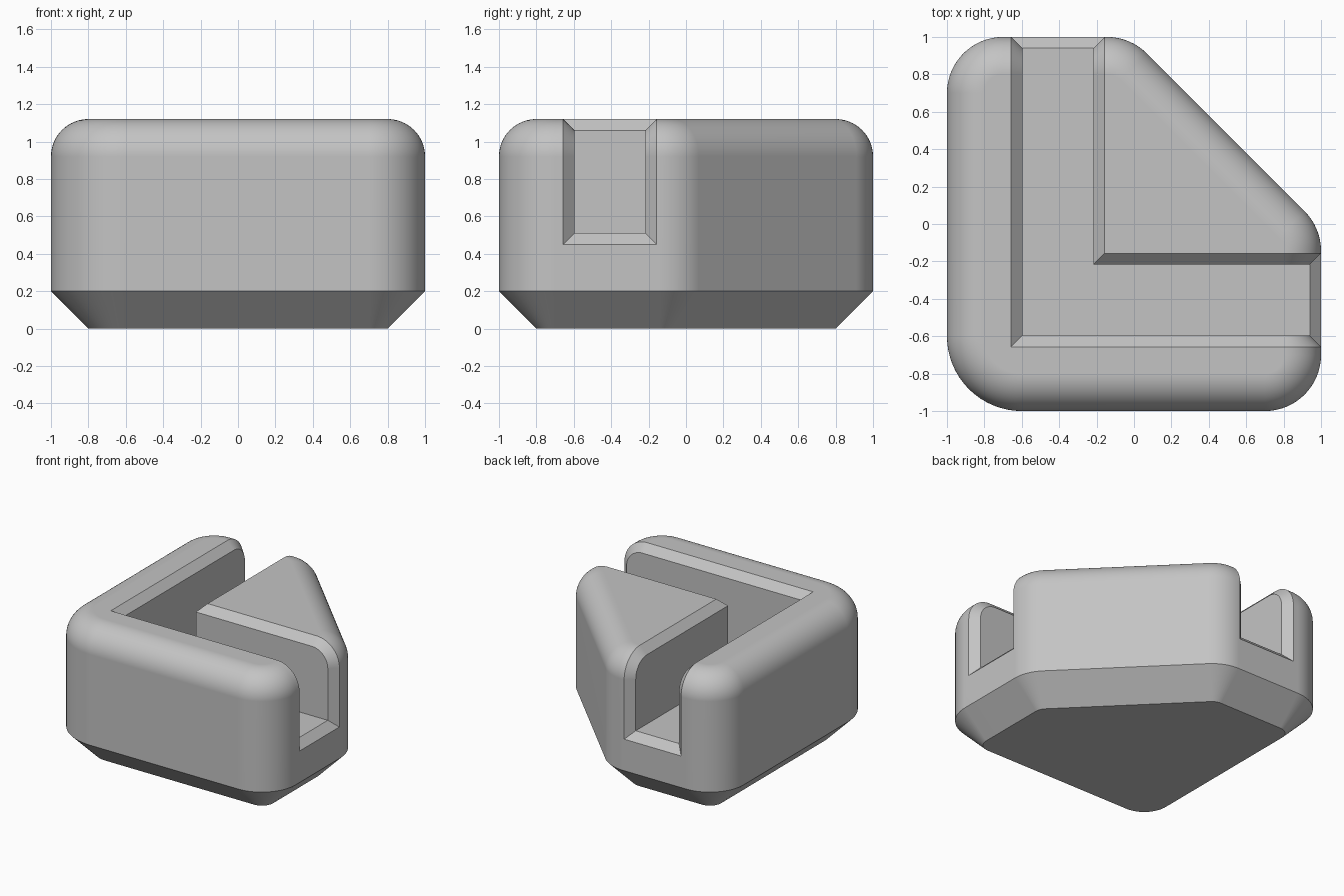
import bpy, bmesh
from math import sin, cos, radians
from mathutils import Vector

STEPS = 16          # segments per quarter round
FILLET = 0.2        # rounding of the top rim
BASE = 0.2          # chamfer under the body
HEIGHT = 1.12
FLOOR = 0.45        # channel floor at the open ends
BREAK = 0.06        # chamfer round the channel opening

if "Cube" in bpy.data.objects:
    bpy.data.objects.remove(bpy.data.objects["Cube"], do_unlink=True)


def make_object(name, bm):
    bmesh.ops.recalc_face_normals(bm, faces=bm.faces[:])
    mesh = bpy.data.meshes.new(name)
    bm.to_mesh(mesh)
    bm.free()
    obj = bpy.data.objects.new(name, mesh)
    bpy.context.collection.objects.link(obj)
    return obj


def strip(bm, a, b, closed=False):
    for k in range(len(a) if closed else len(a) - 1):
        n = (k + 1) % len(a)
        bm.faces.new((a[k], a[n], b[n], b[k]))


# Body outline: rounded square with one corner cut off diagonally
# (centre x, centre y, radius, start angle, end angle)
CORNERS = [(-0.6, -0.6, 0.4, 180, 270), (0.7, -0.7, 0.3, 270, 360),
           (0.7, -0.144, 0.3, 0, 45), (-0.144, 0.7, 0.3, 45, 90),
           (-0.7, 0.7, 0.3, 90, 180)]


def outline(bm, inset, z):
    ring = []
    for cx, cy, r, start, end in CORNERS:
        n = STEPS * (end - start) // 90
        for k in range(n + 1):
            a = radians(start + (end - start) * k / n)
            ring.append(bm.verts.new((cx + (r - inset) * cos(a), cy + (r - inset) * sin(a), z)))
    return ring


def build_body():
    bm = bmesh.new()
    levels = [(BASE, 0), (0, BASE)]
    for k in range(STEPS + 1):
        a = radians(90 * k / STEPS)
        levels.append((FILLET * (1 - cos(a)), HEIGHT - FILLET * (1 - sin(a))))
    rings = [outline(bm, inset, z) for inset, z in levels]
    for low, high in zip(rings, rings[1:]):
        strip(bm, low, high, closed=True)
    bm.faces.new(rings[0])
    bm.faces.new(rings[-1])
    return make_object("corner_block", bm)


# Channel cutter: L-shaped slot whose chamfered rim follows the body's rounding
def rim(bm, depth, w):
    r = FILLET - depth
    arm = [Vector((1 - depth, w, FLOOR + depth))]
    for k in range(STEPS + 1):
        a = radians(90 * k / STEPS)
        arm.append(Vector((1 - FILLET + r * cos(a), w, HEIGHT - FILLET + r * sin(a))))
    corner = [Vector((w, w, HEIGHT - depth))]
    other = [Vector((p.y, p.x, p.z)) for p in reversed(arm)]
    return [bm.verts.new(p) for p in arm + corner + other]


def build_cutter():
    bm = bmesh.new()
    wide_out, wide_in = -0.657, -0.157
    walls, rims = [], []
    for edge, sign in ((wide_out, 1), (wide_in, -1)):
        inner = rim(bm, BREAK, edge + sign * BREAK)
        outer = rim(bm, -BREAK, edge - sign * BREAK)
        w = edge + sign * BREAK
        foot = bm.verts.new((w, w, FLOOR + BREAK))
        strip(bm, inner, outer)
        mid = len(inner) // 2
        bm.faces.new(inner[:mid + 1] + [foot])
        bm.faces.new(inner[mid:] + [foot])
        walls.append((inner, foot))
        rims.append(outer)
    (a, foot_a), (b, foot_b) = walls
    bm.faces.new((a[0], foot_a, a[-1], b[-1], foot_b, b[0]))
    for end in (0, -1):
        bm.faces.new((a[end], b[end], rims[1][end], rims[0][end]))
    strip(bm, rims[0], rims[1])
    return make_object("channel_cutter", bm)


body = build_body()
cutter = build_cutter()
cutter.hide_render = True

# Cut the channel
cut = body.modifiers.new("channel", 'BOOLEAN')
cut.operation = 'DIFFERENCE'
cut.solver = 'EXACT'
cut.object = cutter
bpy.ops.object.select_all(action='DESELECT')
body.select_set(True)
bpy.context.view_layer.objects.active = body
bpy.ops.object.modifier_apply(modifier=cut.name)
bpy.data.objects.remove(cutter, do_unlink=True)

bm = bmesh.new()
bm.from_mesh(body.data)
bmesh.ops.remove_doubles(bm, verts=bm.verts[:], dist=0.0002)
bm.to_mesh(body.data)
bm.free()

# Single grey material
grey = bpy.data.materials.new("plain_grey")
grey.use_nodes = True
colour = (0.55, 0.55, 0.55, 1)
grey.diffuse_color = colour
grey.node_tree.nodes["Principled BSDF"].inputs["Base Color"].default_value = colour
body.data.materials.clear()
body.data.materials.append(grey)
for poly in body.data.polygons:
    poly.material_index = 0

# Smooth rounds, crisp chamfers
bpy.ops.object.shade_smooth_by_angle(angle=radians(25))
weighted = body.modifiers.new("flat_faces", 'WEIGHTED_NORMAL')
weighted.keep_sharp = True
